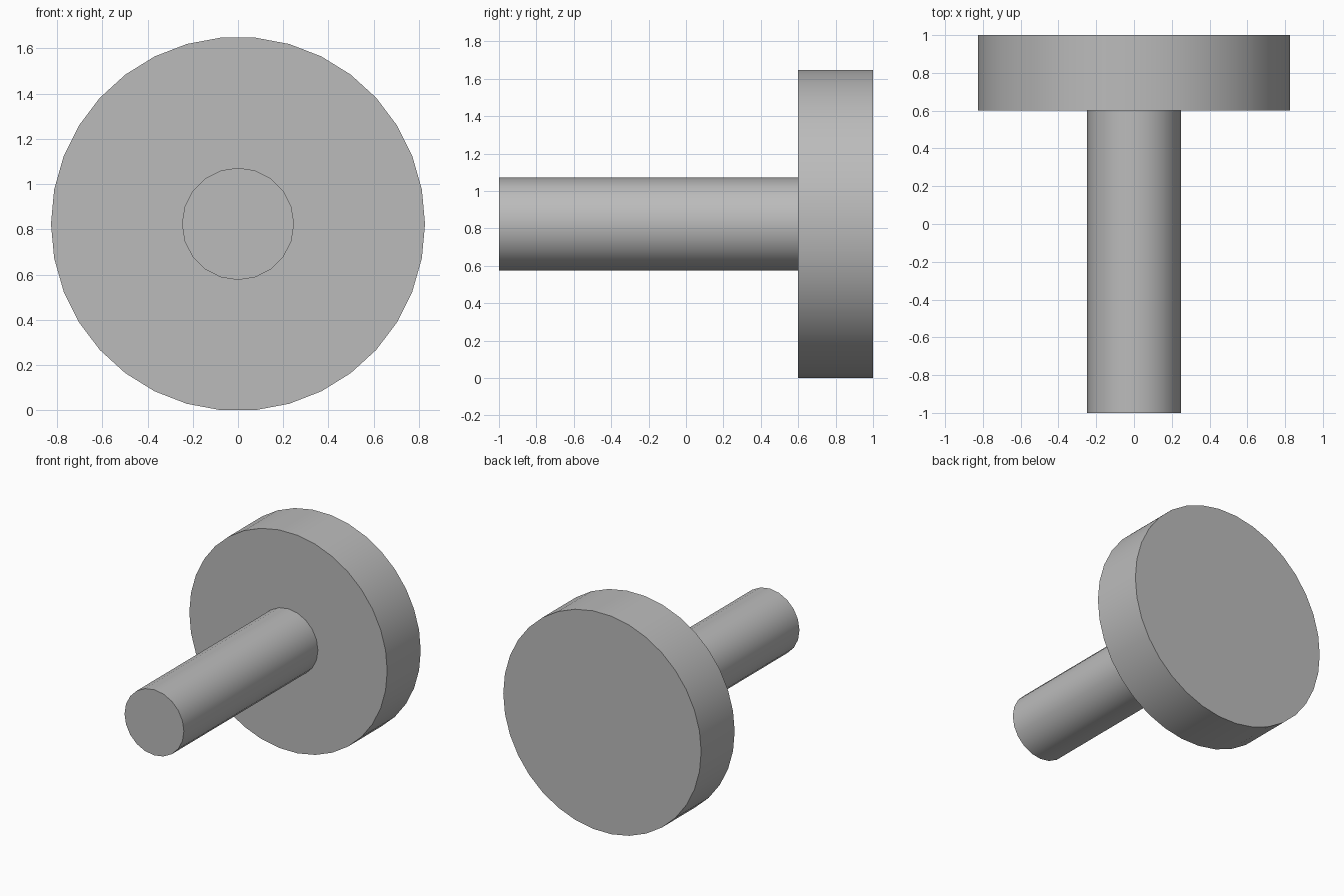
import bpy
from math import radians

cube = bpy.data.objects.get("Cube")
if cube:
    bpy.data.objects.remove(cube, do_unlink=True)

# Plain grey material
GREY = (0.5, 0.5, 0.5, 1.0)
grey = bpy.data.materials.new("plain grey")
grey.use_nodes = True
grey.diffuse_color = GREY
grey.node_tree.nodes["Principled BSDF"].inputs["Base Color"].default_value = GREY

AXIS_Z = 0.824


def rod(name, radius, sides, y_front, y_back, turn=0):
    """Smooth-sided cylinder lying along y, with crisp flat ends."""
    bpy.ops.mesh.primitive_cylinder_add(
        vertices=sides, radius=radius, depth=y_back - y_front,
        location=(0, (y_front + y_back) / 2, AXIS_Z))
    ob = bpy.context.object
    ob.name = name
    ob.rotation_euler = (radians(90), radians(turn), 0)
    bpy.ops.object.transform_apply(location=False, rotation=True, scale=False)
    bpy.ops.object.shade_smooth_by_angle(angle=radians(30))
    ob.data.materials.append(grey)
    return ob


# Wide disc at the back, turned so that it rests on a flat side
rod("disc_head", 0.827, 34, 0.6, 1.0, turn=90)
# Slim shaft reaching forward from the disc
rod("shaft", 0.248, 20, -1.0, 0.6)
